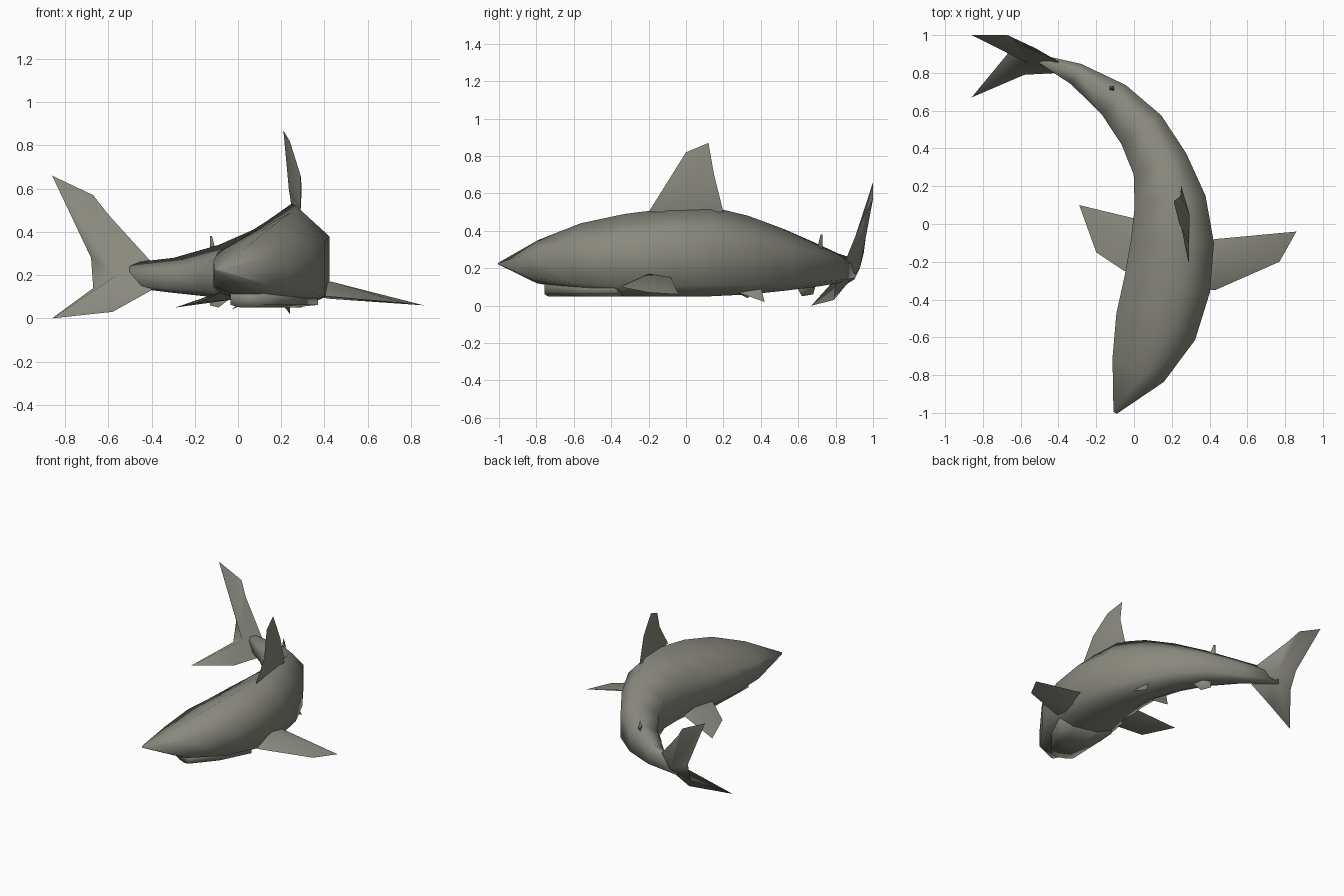
import bpy
from mathutils import Vector
from mathutils.geometry import interpolate_bezier

cube = bpy.data.objects.get("Cube")
if cube:
    bpy.data.objects.remove(cube, do_unlink=True)

# One plain skin colour for the whole animal
skin_colour = (.25, .25, .21, 1)
grey_skin = bpy.data.materials.new("grey_skin")
grey_skin.use_nodes = True
grey_skin.diffuse_color = skin_colour
shader = grey_skin.node_tree.nodes["Principled BSDF"]
shader.inputs["Base Color"].default_value = skin_colour


def build(name, verts, faces):
    """Make a smooth-shaded skin-coloured object with outward normals."""
    mesh = bpy.data.meshes.new(name)
    mesh.from_pydata(verts, [], faces)
    mesh.materials.append(grey_skin)
    part = bpy.data.objects.new(name, mesh)
    bpy.context.collection.objects.link(part)
    bpy.ops.object.select_all(action='DESELECT')
    part.select_set(True)
    bpy.context.view_layer.objects.active = part
    bpy.ops.object.mode_set(mode='EDIT')
    bpy.ops.mesh.select_all(action='SELECT')
    bpy.ops.mesh.normals_make_consistent(inside=False)
    bpy.ops.object.mode_set(mode='OBJECT')
    bpy.ops.object.shade_smooth_by_angle(angle=1.6)


# Cross-section outline: sideways share of the half width, share of the height
outline = [(.3, 1), (1, .7), (1, .12), (.4, 0), (-.4, 0), (-1, .12), (-1, .63)]


def loft(name, path, widths, tops, bellies):
    """Sweep the outline along a flat path, square to its direction."""
    verts, faces = [], []
    sides, last = len(outline), len(path) - 1
    for i, (centre, width, top, belly) in enumerate(zip(path, widths, tops, bellies)):
        along = (path[min(i + 1, last)] - path[max(i - 1, 0)]).normalized()
        across = Vector((along.y, -along.x, 0))
        for side, rise in outline:
            height = Vector((0, 0, belly + rise * (top - belly)))
            verts.append(centre + across * side * width + height)
    for start in range(0, last * sides, sides):
        for i in range(sides):
            j = (i + 1) % sides
            faces.append((start + i, start + j, start + sides + j, start + sides + i))
    faces.append(range(sides))
    faces.append(range(last * sides, len(verts)))
    build(name, verts, faces)


def fin(name, rim, hub, thickness):
    """Fan a sharp rim to a raised hub on each side."""
    hub, thickness = Vector(hub), Vector(thickness)
    verts = rim + [hub + thickness, hub - thickness]
    count = len(rim)
    faces = []
    for i in range(count):
        j = (i + 1) % count
        faces += [(i, j, count), (j, i, count + 1)]
    build(name, verts, faces)


# Curved body, from the snout to the tail stalk
spine = interpolate_bezier(Vector((-.1, -1, 0)), Vector((.35, -.25, 0)),
                           Vector((.38, .6, 0)), Vector((-.56, .9, 0)), 11)
loft("body", spine,
     widths=[.01, .15, .22, .23, .22, .19, .15, .13, .1, .06, .01],
     tops=[.23, .35, .44, .49, .52, .53, .48, .41, .34, .28, .25],
     bellies=[.22, .12, .08, .05, .05, .05, .06, .08, .1, .12, .15])

# Lower jaw, under the front of the same spine
loft("lower_jaw", [spine[1].lerp(spine[2], .2)] + spine[2:4], widths=[.08, .15, .2],
     tops=[.15] * 3, bellies=[.05] * 3)

# Tall dorsal fin and the small one near the tail
fin("dorsal_fin",
    [(.29, -.2, .5), (.29, -.1, .66), (.24, 0, .82), (.21, .12, .87), (.25, .15, .7),
     (.25, .2, .5)],
    hub=(.265, .05, .6), thickness=(.03, 0, 0))
fin("rear_dorsal_fin",
    [(-.1, .7, .3), (-.12, .72, .38), (-.13, .73, .38), (-.13, .73, .3)],
    hub=(-.12, .72, .32), thickness=(.01, .01, 0))

# Crescent tail, upper lobe first
fin("tail_fin",
    [(-.4, .86, .26), (-.6, .95, .48), (-.67, 1, .57), (-.86, 1, .66), (-.68, .95, .28),
     (-.67, .9, .14), (-.86, .67, 0), (-.58, .79, .03), (-.4, .8, .13)],
    hub=(-.54, .89, .2), thickness=(.02, .04, 0))

# Pectoral fins, bent with the turning body
fin("left_pectoral_fin",
    [(.35, -.35, .1), (.43, -.35, .1), (.77, -.2, .07), (.86, -.04, .06),
     (.43, -.08, .15), (.35, -.1, .15)],
    hub=(.43, -.2, .13), thickness=(0, 0, .04))
fin("right_pectoral_fin",
    [(.1, -.25, .13), (-.05, -.25, .13), (-.2, -.15, .07), (-.29, .1, .05),
     (0, .03, .12), (.1, 0, .12)],
    hub=(0, -.1, .12), thickness=(0, 0, .03))

# Pelvic and anal fins
fin("left_pelvic_fin",
    [(.24, .25, .08), (.24, .42, .02), (.2, .4, .1)],
    hub=(.22, .35, .07), thickness=(.01, 0, .01))
fin("right_pelvic_fin",
    [(.06, .25, .08), (-.03, .33, .04), (.03, .38, .1)],
    hub=(.02, .32, .08), thickness=(.01, 0, .01))
fin("anal_fin",
    [(0, .58, .12), (-.09, .62, .05), (-.13, .68, .06), (-.12, .7, .13)],
    hub=(-.08, .65, .1), thickness=(.02, .02, 0))
